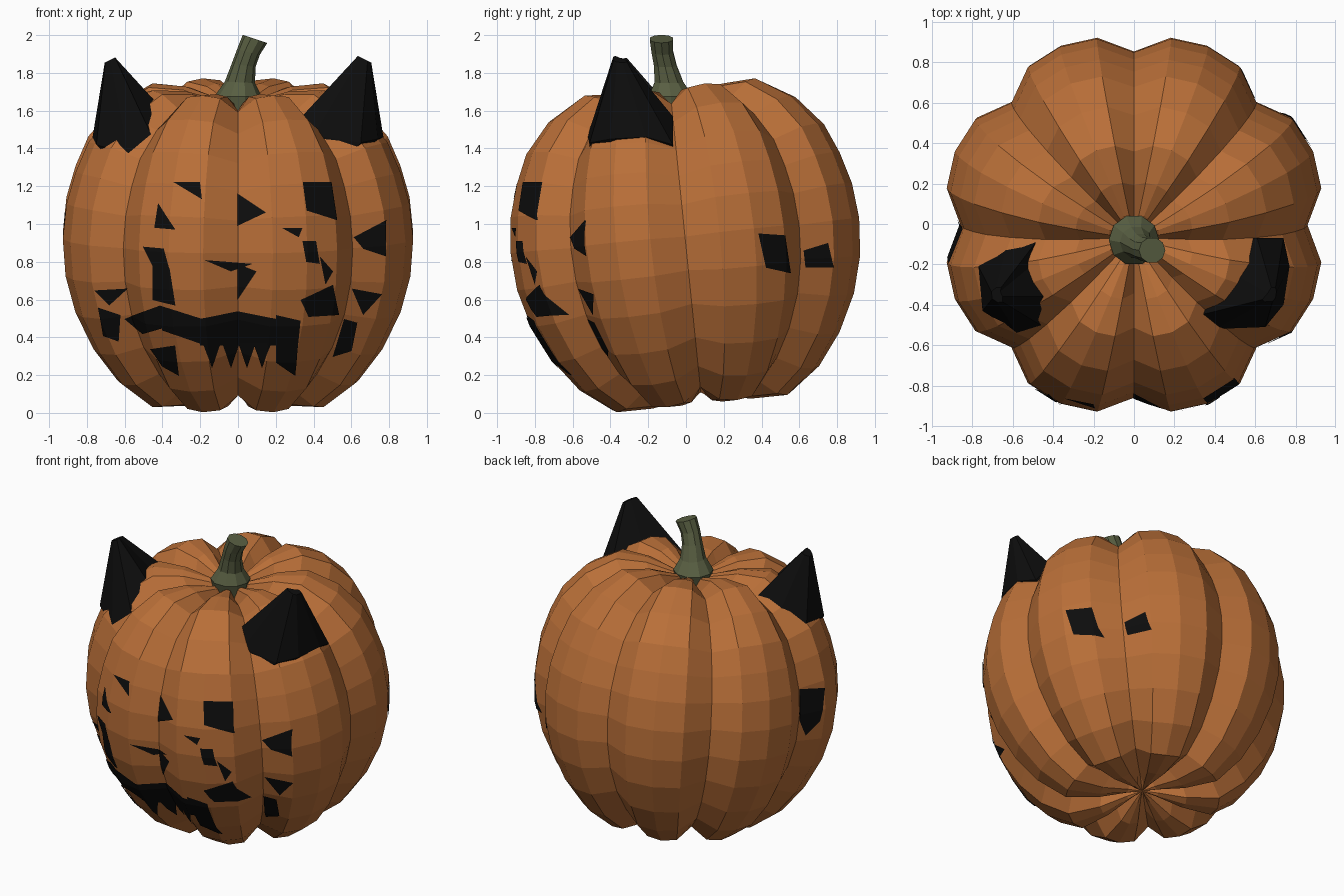
import bpy, bmesh, math
from mathutils import Vector, Matrix

if "Cube" in bpy.data.objects:
    bpy.data.objects.remove(bpy.data.objects["Cube"], do_unlink=True)


def material(name, rgb):
    m = bpy.data.materials.new(name)
    m.use_nodes = True
    m.diffuse_color = (*rgb, 1)
    m.node_tree.nodes["Principled BSDF"].inputs["Base Color"].default_value = (*rgb, 1)
    return m


ORANGE = material("pumpkin_orange", (0.49, 0.16, 0.04))
BLACK = material("soot_black", (0.004, 0.004, 0.004))
GREEN = material("stem_green", (0.1, 0.115, 0.055))


def make_object(name, bm, mat):
    mesh = bpy.data.meshes.new(name)
    bm.to_mesh(mesh)
    bm.free()
    mesh.materials.append(mat)
    ob = bpy.data.objects.new(name, mesh)
    bpy.context.collection.objects.link(ob)
    return ob


def loft(rings, caps=True):
    """Skin a list of equal-length rings of points; optionally cap both ends."""
    bm = bmesh.new()
    rows = [[bm.verts.new(p) for p in ring] for ring in rings]
    n = len(rows[0])
    for a, b in zip(rows, rows[1:]):
        for i in range(n):
            j = (i + 1) % n
            bm.faces.new((a[i], a[j], b[j], b[i]))
    if caps:
        bm.faces.new(rows[0][::-1])
        bm.faces.new(rows[-1])
    bmesh.ops.recalc_face_normals(bm, faces=bm.faces)
    return bm


# Body: eight ribs of four faces each, leaning slightly forward
PROFILE = [(0.0, -0.775), (0.1, -0.8), (0.28, -0.835), (0.49, -0.835), (0.66, -0.71),
           (0.79, -0.54), (0.89, -0.34), (0.945, -0.14), (0.96, 0.06), (0.94, 0.25),
           (0.89, 0.42), (0.82, 0.58), (0.68, 0.74), (0.49, 0.85), (0.3, 0.84),
           (0.13, 0.79), (0.0, 0.74)]
RIB = [0.895, 0.985, 1.0, 0.985]
SIDES = 32
LEAN = Matrix.Translation((0, 0, 0.88)) @ Matrix.Rotation(math.radians(5.8), 4, 'X')

rings = []
for r, z in PROFILE:
    ring = []
    for i in range(SIDES):
        a = math.tau * i / SIDES
        s = RIB[i % 4]
        ring.append(LEAN @ Vector((r * s * math.cos(a), r * s * math.sin(a), z * (s if r else 1))))
    rings.append(ring)
bm = loft(rings, caps=False)
bmesh.ops.remove_doubles(bm, verts=bm.verts, dist=0.0005)
bmesh.ops.recalc_face_normals(bm, faces=bm.faces)
body = make_object("pumpkin_body", bm, ORANGE)

# Stem: curved, flared at the foot, with a slanted top
STEM = [(0, -0.08, 1.58, 0.1, 0), (0, -0.08, 1.675, 0.125, 0), (0.01, -0.09, 1.75, 0.08, 0.05),
        (0.03, -0.11, 1.84, 0.063, 0.15), (0.055, -0.125, 1.91, 0.06, 0.25),
        (0.09, -0.13, 1.98, 0.065, 0.33)]
rings = []
for x, y, z, r, slope in STEM:
    ring = []
    for i in range(10):
        a = math.tau * i / 10
        dx = r * math.cos(a)
        ring.append((x + dx, y + r * math.sin(a), z - dx * slope))
    rings.append(ring)
make_object("stem", loft(rings), GREEN)

# Ears: pointed caps rising from irregular bases on the shoulders
EARS = {
    "left_ear": (1, [(0.74, -0.07, 1.42), (0.77, -0.21, 1.46), (0.74, -0.4, 1.45),
                     (0.65, -0.51, 1.43), (0.4, -0.52, 1.47), (0.33, -0.45, 1.56),
                     (0.5, -0.25, 1.62), (0.61, -0.07, 1.57)]),
    "right_ear": (-1, [(-0.62, -0.07, 1.46), (-0.77, -0.21, 1.46), (-0.75, -0.43, 1.42),
                       (-0.58, -0.54, 1.37), (-0.43, -0.52, 1.41), (-0.43, -0.36, 1.64),
                       (-0.5, -0.2, 1.63), (-0.47, -0.07, 1.6)]),
}
for name, (side, base) in EARS.items():
    tip = Vector((side * 0.675, -0.35, 1.87))
    buried = [Vector(p) + Vector((-side * 0.08, 0, -0.08)) for p in base]
    top = []
    for p in base:
        out = (Vector(p) - Vector((side * 0.58, -0.3, 1.48))) * 0.16
        top.append(tip + Vector((out.x, out.y, -side * out.x * 0.5)))
    make_object(name, loft([buried, base, top]), BLACK)


# Painted marks: pieces of the body skin trimmed to convex outlines and lifted
def skin_patch(outline, facing):
    bm = bmesh.new()
    bm.from_mesh(body.data)
    across = Vector((-facing.y, facing.x, 0))
    away = [f for f in bm.faces if f.normal.dot(facing) < 0.05]
    bmesh.ops.delete(bm, geom=away, context='FACES')
    pts = [across * u + Vector((0, 0, z)) for u, z in outline]
    mid = sum(pts, Vector()) / len(pts)
    for a, b in zip(pts, pts[1:] + pts[:1]):
        out = (b - a).cross(facing)
        if out.dot(mid - a) > 0:
            out.negate()
        bmesh.ops.bisect_plane(bm, geom=bm.verts[:] + bm.edges[:] + bm.faces[:],
                               plane_co=a, plane_no=out.normalized(), clear_outer=True)
    bm.normal_update()
    for v, n in [(v, v.normal.copy()) for v in bm.verts]:
        v.co += n * 0.006
    return bm


def painted(name, outlines, facing):
    joined = bmesh.new()
    for outline in outlines:
        piece = skin_patch(outline, Vector(facing))
        temp = bpy.data.meshes.new("piece")
        piece.to_mesh(temp)
        piece.free()
        joined.from_mesh(temp)
        bpy.data.meshes.remove(temp)
    make_object(name, joined, BLACK)


FRONT, LEFT, RIGHT = (0, -1, 0), (1, 0, 0), (-1, 0, 0)

painted("eyes", [
    [(0.34, 1.22), (0.49, 1.22), (0.52, 1.02), (0.36, 1.07)],
    [(-0.34, 1.22), (-0.2, 1.22), (-0.19, 1.13)],
    [(-0.42, 1.11), (-0.33, 0.97), (-0.44, 0.98)],
    [(0.23, 0.98), (0.34, 0.98), (0.32, 0.93)],
], FRONT)
painted("nose", [
    [(0, 1.16), (0.15, 1.06), (0, 0.99)],
    [(-0.18, 0.81), (0.08, 0.79), (-0.04, 0.75)],
    [(0, 0.79), (0.1, 0.75), (0, 0.6)],
], FRONT)
painted("cheeks", [
    [(-0.5, 0.88), (-0.39, 0.87), (-0.36, 0.76), (-0.45, 0.78)],
    [(-0.45, 0.78), (-0.36, 0.76), (-0.33, 0.57), (-0.45, 0.6)],
    [(0.34, 0.91), (0.41, 0.91), (0.43, 0.79), (0.36, 0.8)],
    [(0.43, 0.83), (0.5, 0.75), (0.46, 0.68)],
    [(0.61, 0.93), (0.78, 1.02), (0.78, 0.83), (0.66, 0.87)],
    [(-0.76, 0.65), (-0.58, 0.66), (-0.68, 0.57)],
    [(-0.74, 0.56), (-0.62, 0.52), (-0.63, 0.38), (-0.71, 0.41)],
    [(0.6, 0.66), (0.76, 0.63), (0.66, 0.52)],
    [(0.56, 0.5), (0.63, 0.48), (0.6, 0.33), (0.5, 0.3)],
], FRONT)

# Mouth: a wide grin with a fringe of pointed teeth
teeth = [[(x - 0.045, 0.37), (x + 0.045, 0.37), (x, 0.24)] for x in (-0.14, -0.04, 0.05, 0.13)]
painted("mouth", teeth + [
    [(-0.6, 0.5), (-0.41, 0.57), (-0.4, 0.45), (-0.5, 0.42)],
    [(-0.41, 0.57), (-0.19, 0.5), (-0.2, 0.37), (-0.4, 0.44)],
    [(-0.2, 0.5), (0, 0.54), (0.2, 0.5), (0.2, 0.36), (-0.2, 0.36)],
    [(-0.46, 0.34), (-0.33, 0.36), (-0.31, 0.2), (-0.4, 0.25)],
    [(0.2, 0.52), (0.33, 0.49), (0.3, 0.2), (0.2, 0.27)],
    [(0.33, 0.6), (0.5, 0.68), (0.53, 0.52), (0.37, 0.51)],
], FRONT)
painted("left_side_marks", [
    [(0.38, 0.95), (0.52, 0.94), (0.55, 0.74), (0.42, 0.77)],
    [(0.62, 0.86), (0.75, 0.9), (0.78, 0.77), (0.63, 0.77)],
], LEFT)
painted("right_side_marks", [
    [(0.02, 1.1), (0.2, 1.06), (0.15, 0.85), (0.05, 0.78), (-0.02, 0.95)],
], RIGHT)
